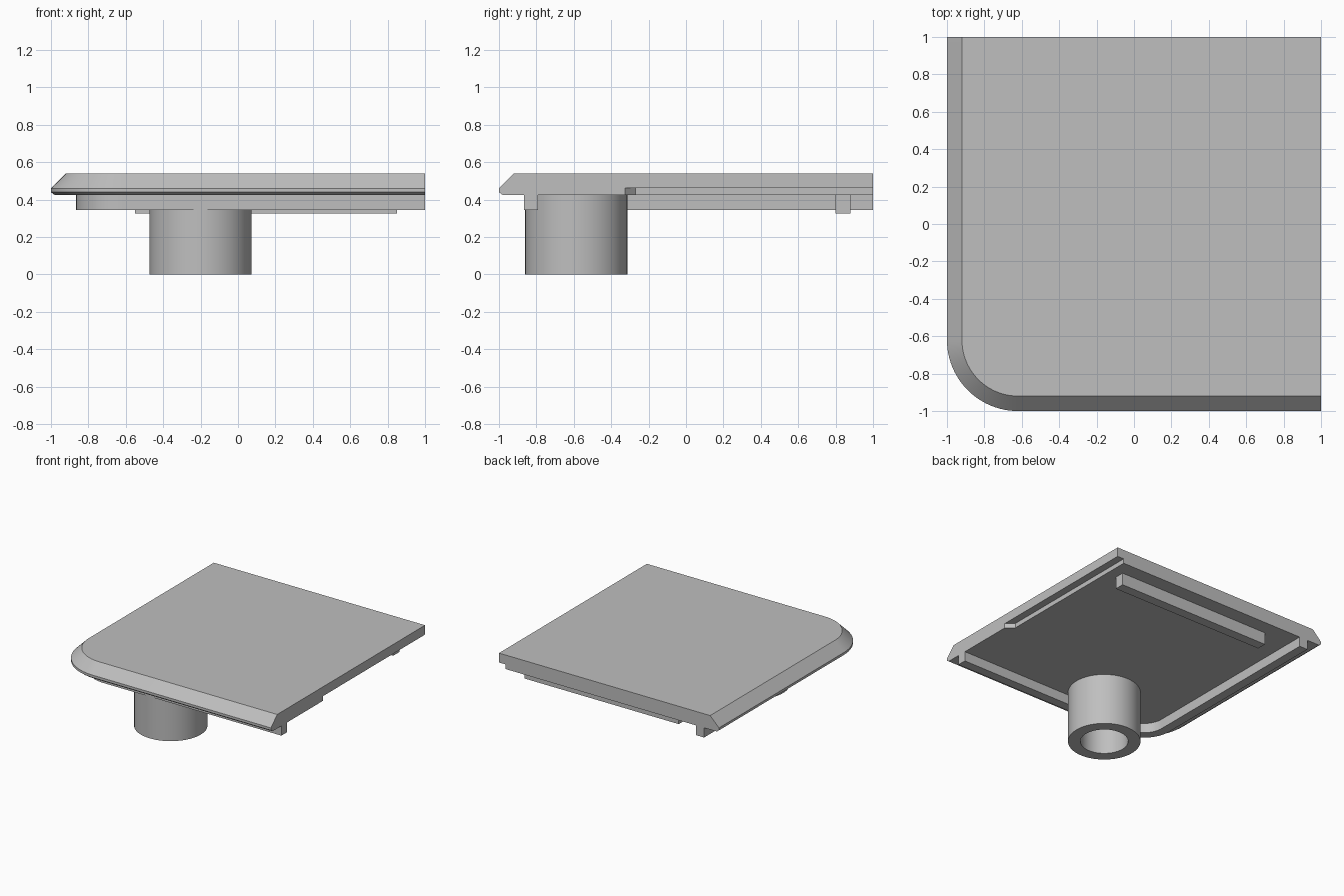
import bpy, bmesh, math
from mathutils import Vector

cube = bpy.data.objects.get("Cube")
if cube:
    bpy.data.objects.remove(cube, do_unlink=True)

grey = bpy.data.materials.new("light_grey")
grey.use_nodes = True
grey.diffuse_color = (0.52, 0.52, 0.52, 1)
grey.node_tree.nodes["Principled BSDF"].inputs["Base Color"].default_value = (0.52, 0.52, 0.52, 1)

CORNER = 0.62   # centre of the rounded corner is (-CORNER, -CORNER)
STEPS = 24
UNDERSIDE = 0.425


def edge_path(inset):
    """Open path down the -x side, round the corner and along the front."""
    radius = 1 - CORNER - inset
    pts = [(inset - 1, 1)]
    for i in range(STEPS + 1):
        a = math.pi + i * math.pi / 2 / STEPS
        pts.append((-CORNER + radius * math.cos(a), -CORNER + radius * math.sin(a)))
    return pts + [(1, inset - 1)]


def loft(name, rings, wrap=False):
    """Join equal-length closed rings; cap the ends, or wrap last to first."""
    bm = bmesh.new()
    loops = [[bm.verts.new(p) for p in ring] for ring in rings]
    pairs = list(zip(loops, loops[1:]))
    if wrap:
        pairs.append((loops[-1], loops[0]))
    else:
        bm.faces.new(loops[0])
        bm.faces.new(loops[-1])
    for lo, hi in pairs:
        for i in range(len(lo)):
            j = (i + 1) % len(lo)
            bm.faces.new((lo[i], lo[j], hi[j], hi[i]))
    bmesh.ops.recalc_face_normals(bm, faces=bm.faces)
    mesh = bpy.data.meshes.new(name)
    bm.to_mesh(mesh)
    bm.free()
    mesh.materials.append(grey)
    obj = bpy.data.objects.new(name, mesh)
    bpy.context.collection.objects.link(obj)
    return obj


def prism(name, outline, z0, z1):
    return loft(name, [[(x, y, z) for x, y in outline] for z in (z0, z1)])


def smooth(obj):
    bpy.ops.object.select_all(action="DESELECT")
    obj.select_set(True)
    bpy.context.view_layer.objects.active = obj
    bpy.ops.object.shade_smooth_by_angle(angle=math.radians(25))


# Plate with bevelled rim on the side, corner and front
layers = [(0.02, UNDERSIDE), (0, 0.44), (0, 0.46), (0.08, 0.54)]
plate = loft("plate", [[(x, y, z) for x, y in edge_path(inset) + [(1, 1)]]
                       for inset, z in layers])

# Stepped recess along the +x edge, with a slanted end
cutter = prism("recess_cutter", [(0.94, 1.1), (0.94, -0.27), (1, -0.325),
                                 (1.1, -0.417), (1.1, 1.1)], 0.3, 0.463)
cutter.hide_render = True
cut = plate.modifiers.new("recess", "BOOLEAN")
cut.operation = "DIFFERENCE"
cut.solver = "EXACT"
cut.object = cutter
bpy.context.view_layer.objects.active = plate
bpy.ops.object.modifier_apply(modifier=cut.name)
bpy.data.objects.remove(cutter, do_unlink=True)
smooth(plate)

# Rib following the rim underneath
rib = prism("rim_rib", edge_path(0.135) + edge_path(0.21)[::-1], 0.345, UNDERSIDE)
smooth(rib)

# Straight bar near the back
prism("back_bar", [(-0.55, 0.8), (0.85, 0.8), (0.85, 0.88), (-0.55, 0.88)], 0.325, UNDERSIDE)

# Hollow round leg
SIDES = 64
centre = Vector((-0.2, -0.587, 0))
section = [(0.273, 0), (0.273, UNDERSIDE), (0.18, UNDERSIDE), (0.18, 0)]
leg = loft("hollow_leg", [[centre + Vector((r * math.cos(a), r * math.sin(a), z))
                           for a in (2 * math.pi * i / SIDES for i in range(SIDES))]
                          for r, z in section], wrap=True)
smooth(leg)
